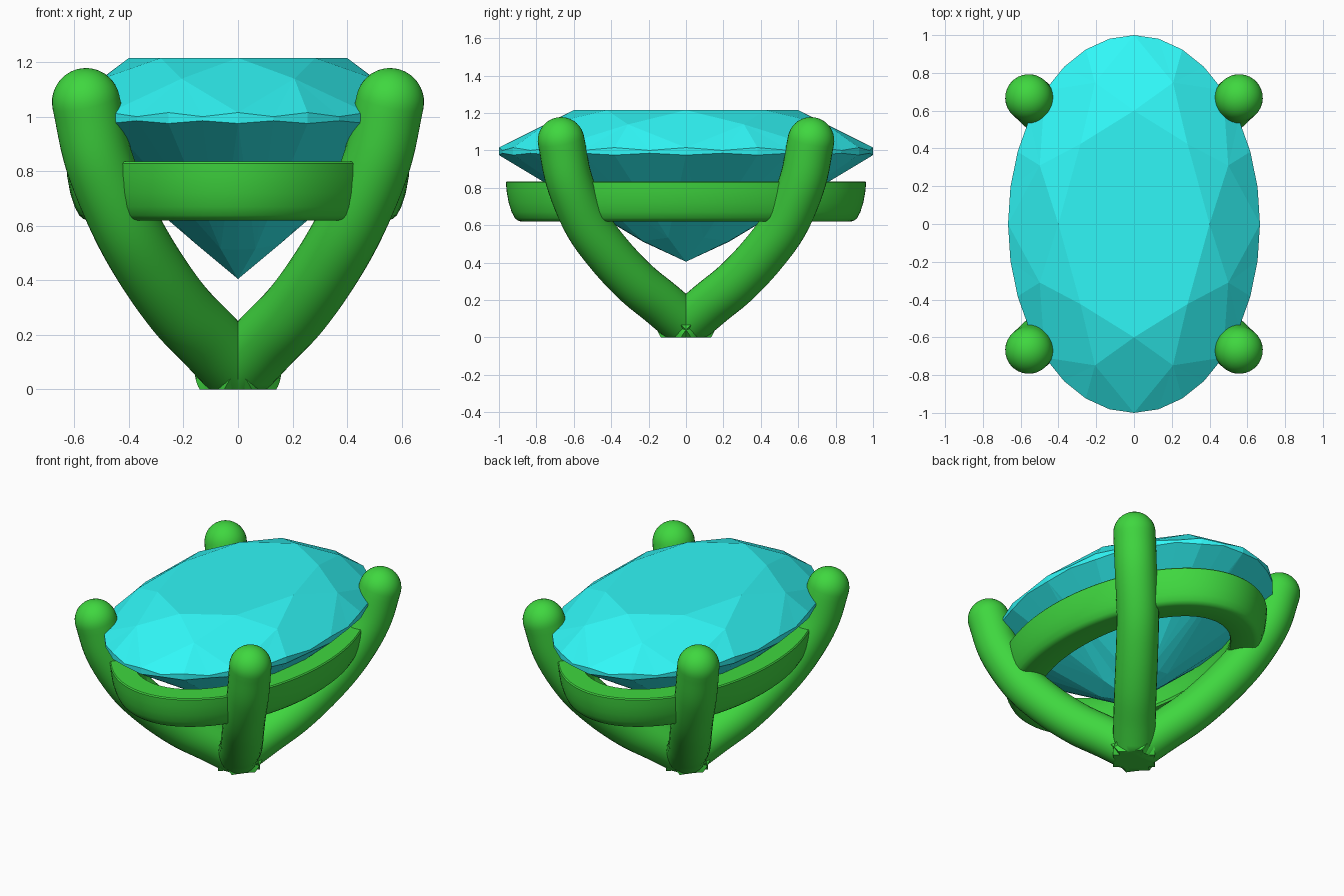
import bpy, bmesh, math
from mathutils import Vector

if "Cube" in bpy.data.objects:
    bpy.data.objects.remove(bpy.data.objects["Cube"])

RX, RY = 0.667, 1.0   # stone half-width and half-length


def material(name, color):
    m = bpy.data.materials.new(name)
    m.diffuse_color = color
    m.use_nodes = True
    m.node_tree.nodes["Principled BSDF"].inputs["Base Color"].default_value = m.diffuse_color
    return m


def finish(bm, name, mat, smooth=None):
    bmesh.ops.recalc_face_normals(bm, faces=bm.faces[:])
    me = bpy.data.meshes.new(name)
    bm.to_mesh(me)
    bm.free()
    ob = bpy.data.objects.new(name, me)
    bpy.context.collection.objects.link(ob)
    me.materials.append(mat)
    if smooth:
        bpy.ops.object.select_all(action='DESELECT')
        ob.select_set(True)
        bpy.context.view_layer.objects.active = ob
        bpy.ops.object.shade_smooth_by_angle(angle=math.radians(smooth))
    return ob


def skin(bm, rings, closed=False):
    """Bridge successive vertex rings with quads."""
    n = len(rings[0])
    pairs = list(zip(rings, rings[1:]))
    if closed:
        pairs.append((rings[-1], rings[0]))
    for a, b in pairs:
        for i in range(n):
            j = (i + 1) % n
            bm.faces.new((a[i], a[j], b[j], b[i]))


cyan = material("gem_cyan", (0.03, 0.93, 0.93, 1))
green = material("metal_green", (0.05, 0.68, 0.05, 1))

# Oval brilliant stone
bm = bmesh.new()


def pt(turn, r, z):
    a = turn * math.tau
    return bm.verts.new((RX * r * math.sin(a), RY * r * math.cos(a), z))


table = [pt(i / 8, 0.6, 1.215) for i in range(8)]
star = [pt((i + 0.5) / 8, 0.81, 1.139) for i in range(8)]
upper = [pt(i / 32, 1, 1.0 if i % 2 else 1.015) for i in range(32)]
lower = [pt(i / 32, 1, 0.985 if i % 2 else 0.975) for i in range(32)]
low = [pt(k / 16, 0.25 if k % 2 else 0.231,
          0.537 - 0.025 * math.cos(k / 16 * math.tau) ** 2) for k in range(16)]
culet = bm.verts.new((0, 0, 0.405))
bm.faces.new(table)
skin(bm, [upper, lower])
for i in range(8):
    j = (i + 1) % 8
    bm.faces.new((table[i], table[j], star[i]))                 # star facet
    bm.faces.new((table[i], star[i], upper[4 * i], star[i - 1]))  # kite facet
    for k in range(4):                                          # girdle facets
        a, b = 4 * i + k, (4 * i + k + 1) % 32
        bm.faces.new((star[i], upper[a], upper[b]))
        bm.faces.new((low[2 * i + 1], lower[a], lower[b]))
    for k in (2 * i - 1, 2 * i + 1):                            # pavilion mains
        bm.faces.new((low[2 * i], low[k], lower[4 * i]))
        bm.faces.new((low[2 * i], low[k], culet))
finish(bm, "oval_stone", cyan)

# Oval seat band: profile of (inset from stone outline, height)
profile = [(0.043, 0.835), (0.037, 0.828), (0.041, 0.78), (0.052, 0.72),
           (0.068, 0.67), (0.085, 0.638), (0.1, 0.625), (0.118, 0.62),
           (0.24, 0.62), (0.257, 0.625), (0.262, 0.64), (0.235, 0.72),
           (0.185, 0.828), (0.178, 0.835)]
bm = bmesh.new()
rings = []
for s in range(96):
    a = s / 96 * math.tau
    rings.append([bm.verts.new(((RX - o) * math.cos(a), (RY - o) * math.sin(a), z))
                  for o, z in profile])
skin(bm, rings, closed=True)
finish(bm, "seat_band", green, 35)

# Curved claws with round tips, trimmed flat at the base
R = 0.125
path = [Vector(p) for p in [(-0.05, -0.06, 0.01), (0, 0, 0.068), (0.105, 0.13, 0.18),
                            (0.215, 0.27, 0.295), (0.325, 0.415, 0.45),
                            (0.42, 0.535, 0.62), (0.51, 0.625, 0.84),
                            (0.557, 0.668, 1.053)]]


def smooth_path(pts, steps=6):
    ext = [2 * pts[0] - pts[1]] + pts + [2 * pts[-1] - pts[-2]]
    out = []
    for p0, p1, p2, p3 in zip(ext, ext[1:], ext[2:], ext[3:]):
        for s in range(steps):
            t = s / steps
            out.append(0.5 * (2 * p1 + (p2 - p0) * t
                              + (2 * p0 - 5 * p1 + 4 * p2 - p3) * t ** 2
                              + (3 * p1 - p0 - 3 * p2 + p3) * t ** 3))
    return out + [pts[-1]]


def claw(name, sx, sy):
    pts = smooth_path(path)
    n = len(pts)
    dirs = [(pts[min(i + 1, n - 1)] - pts[max(i - 1, 0)]).normalized() for i in range(n)]
    sections = [(p, d, R) for p, d in zip(pts, dirs)]
    for k in range(1, 10):
        a = k / 10 * math.pi / 2
        sections.append((pts[-1] + dirs[-1] * R * math.sin(a), dirs[-1], R * math.cos(a)))
    bm = bmesh.new()
    rings = []
    for p, d, r in sections:
        u = d.cross(Vector((0, 0, 1))).normalized()
        v = u.cross(d)
        ring = []
        for k in range(32):
            a = k / 32 * math.tau
            q = p + r * (u * math.cos(a) + v * math.sin(a))
            ring.append(bm.verts.new((q.x * sx, q.y * sy, q.z)))
        rings.append(ring)
    skin(bm, rings)
    bm.faces.new(rings[0])
    tip = bm.verts.new(((pts[-1].x + dirs[-1].x * R) * sx,
                        (pts[-1].y + dirs[-1].y * R) * sy, pts[-1].z + dirs[-1].z * R))
    for k in range(32):
        bm.faces.new((rings[-1][k], rings[-1][(k + 1) % 32], tip))
    cut = bmesh.ops.bisect_plane(bm, geom=bm.verts[:] + bm.edges[:] + bm.faces[:],
                                 plane_co=(0, 0, 0), plane_no=(0, 0, 1), clear_inner=True)
    rim = [e for e in cut["geom_cut"] if isinstance(e, bmesh.types.BMEdge)]
    bmesh.ops.holes_fill(bm, edges=rim, sides=0)
    finish(bm, name, green, 40)


for side, sx in (("left", -1), ("right", 1)):
    for end, sy in (("front", -1), ("back", 1)):
        claw(f"{end}_{side}_claw", sx, sy)
